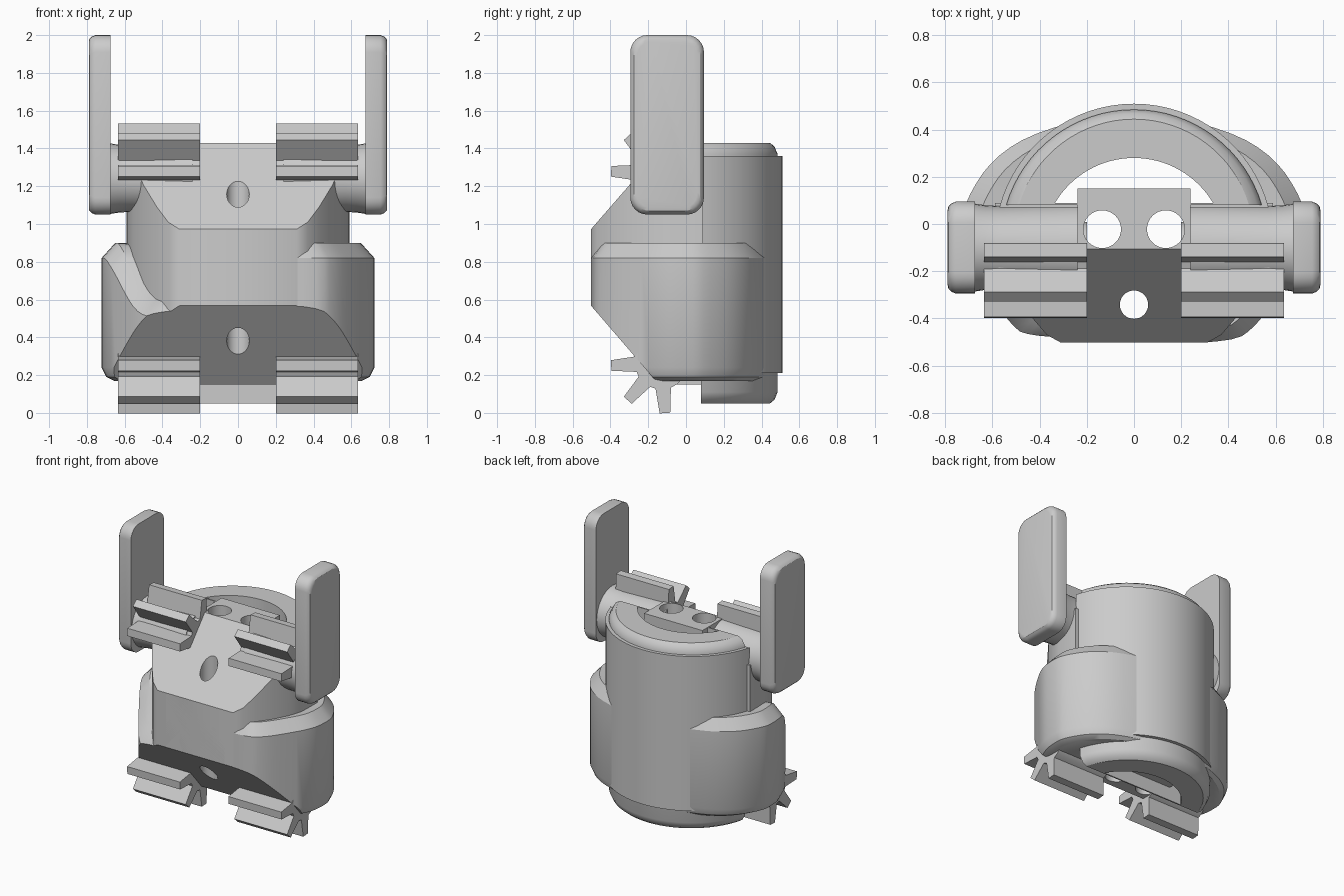
import bpy, bmesh, math
from math import sin, cos, radians

if "Cube" in bpy.data.objects:
    bpy.data.objects.remove(bpy.data.objects["Cube"])

grey = bpy.data.materials.new("light_grey")
grey.use_nodes = True
COLOUR = (0.6, 0.6, 0.6, 1)
grey.diffuse_color = COLOUR
grey.node_tree.nodes["Principled BSDF"].inputs["Base Color"].default_value = COLOUR


def loft(name, outline, layers, axis="z", centre=(0, 0), drop=None):
    """Stack scaled copies of a 2D outline; each layer is (position, scale_u, scale_v)."""
    bm = bmesh.new()
    rings = []
    for w, su, sv in layers:
        ring = []
        for u, v in outline:
            a = centre[0] + (u - centre[0]) * su
            b = centre[1] + (v - centre[1]) * sv
            h = w - drop(u, v) if drop and w > 0.5 else w
            ring.append(bm.verts.new((a, b, h) if axis == "z" else (h, a, b)))
        rings.append(ring)
    n = len(outline)
    for low, high in zip(rings, rings[1:]):
        for i in range(n):
            j = (i + 1) % n
            bm.faces.new((low[i], low[j], high[j], high[i]))
    bm.faces.new(rings[0])
    cap = bm.faces.new(rings[-1])
    if drop:
        bmesh.ops.poke(bm, faces=[cap])
    bmesh.ops.recalc_face_normals(bm, faces=bm.faces)
    mesh = bpy.data.meshes.new(name)
    bm.to_mesh(mesh)
    bm.free()
    mesh.materials.append(grey)
    obj = bpy.data.objects.new(name, mesh)
    bpy.context.collection.objects.link(obj)
    return obj


def select(obj):
    bpy.ops.object.select_all(action="DESELECT")
    obj.select_set(True)
    bpy.context.view_layer.objects.active = obj


def boolean(obj, cutter, operation="DIFFERENCE"):
    select(obj)
    mod = obj.modifiers.new("cut", "BOOLEAN")
    mod.operation, mod.object, mod.solver = operation, cutter, "EXACT"
    bpy.ops.object.modifier_apply(modifier=mod.name)


def arc(cx, cy, r, start, end, steps):
    return [(cx + r * cos(radians(start + (end - start) * i / steps)),
             cy + r * sin(radians(start + (end - start) * i / steps)))
            for i in range(steps + 1)]


def circle(cx, cy, r, steps=32):
    return arc(cx, cy, r, 0, 360, steps)[:-1]


def segment(cy, r, y_min, steps=32):
    """Part of a circle lying behind the line y = y_min."""
    a = math.degrees(math.asin((y_min - cy) / r))
    return arc(0, cy, r, a, 180 - a, steps)


def mirrored(half):
    return half + [(-x, y) for x, y in reversed(half) if x > 0]


def rounded(points, times=2):
    """Corner cutting of a closed outline."""
    for _ in range(times):
        nxt = []
        for (ax, ay), (bx, by) in zip(points, points[1:] + points[:1]):
            nxt += [(ax * .75 + bx * .25, ay * .75 + by * .25),
                    (ax * .25 + bx * .75, ay * .25 + by * .75)]
        points = nxt
    return points


def straight(a, b):
    return [(a, 1, 1), (b, 1, 1)]


# Cutters: sloped nose envelope, rear bore, vertical holes
envelope = loft("envelope", [(-.505, .57), (-.505, .97), (-.105, 1.43), (.7, 1.43),
                             (.7, .1), (-.1, .1)], straight(-1, 1), "x")
bore = loft("bore", segment(-.11, .39, .09), straight(-.2, 1.7))
holes = [loft("hole", circle(x, y, r), straight(-.2, 1.7))
         for x, y, r in ((-.135, -.022, .08), (.135, -.022, .08), (0, -.342, .06))]

# Upper front body
front_plan = mirrored([(.31, -.503), (.37, -.47), (.43, -.4), (.5, -.3), (.555, -.19),
                       (.585, -.09), (.59, .09)])
front_body = loft("front_body", front_plan, straight(.18, 1.24))

# Wide lower hull, its rim sweeping down on the right front
hull_plan = rounded(mirrored([(0, -.503), (.42, -.503), (.52, -.43), (.61, -.3), (.71, -.13),
                              (.725, 0), (.715, .1), (.6, .28), (.4, .4), (0, .49)]))


def sweep(x, y):
    t = min(max((-.1 - y) / .38, 0), 1) if x < 0 else 0
    if x > -.34:
        t *= max(0, min(1, -x / .34))
    return .31 * t * t * (3 - 2 * t)


hull = loft("hull", hull_plan, [(.17, .91, .91), (.19, .965, .965), (.24, 1, 1),
                                (.82, 1, 1), (.9, .9, .9)], drop=sweep)

# Centre block
block = loft("centre_block", [(-.24, -.503), (.24, -.503), (.24, .15), (-.24, .15)],
             straight(.15, 1.43))

# Rear jacket and the taller round-rimmed sleeve inside it
jacket = loft("rear_jacket", segment(-.08, .59, .07), straight(.21, 1.36), centre=(0, .08))
rim = [(.05, .9), (.07, .96), (.11, 1)]
sleeve = loft("rear_sleeve", segment(-.08, .565, .08),
              [(z, s, s) for z, s in rim] + [(1.48 - z, s, s) for z, s in reversed(rim)],
              centre=(0, .08))

body_parts = [front_body, hull, block, jacket, sleeve]
for part in (front_body, hull, block):
    boolean(part, envelope, "INTERSECT")
    for hole in holes:
        boolean(part, hole)
for part in (front_body, hull, jacket, sleeve):
    boolean(part, bore)
for cutter in [envelope, bore] + holes:
    bpy.data.objects.remove(cutter)
parts = body_parts[:]

# Toothed rollers: three exposed teeth on a round hub
tooth_shape = ((-17, .14), (-6, .268), (6, .268), (17, .14))
gear = [(-.13 + r * cos(radians(a + d)), .265 + r * sin(radians(a + d)))
        for a in (183, 228, 274) for d, r in tooth_shape]
gear += arc(-.13, .265, .14, 305, 505, 12)
for side, s in (("left", 1), ("right", -1)):
    for level, outline in (("lower", gear), ("upper", [(y, 1.53 - z) for y, z in gear])):
        parts.append(loft(f"{level}_{side}_roller", outline, straight(s * .2, s * .635), "x"))

    # Shoulder, flared towards the arm
    parts.append(loft(f"{side}_shoulder", circle(-.1, 1.24, .185),
                      [(s * .24, 1, 1), (s * .57, .95, .95), (s * .63, .97, .97), (s * .69, 1.02, 1.02)],
                      "x", (-.1, 1.24)))

    # Upright arm plate with a softened outer edge
    plate = []
    for cy, cz, start in ((.005, 1.91, 0), (-.205, 1.91, 90), (-.205, 1.14, 180), (.005, 1.14, 270)):
        plate += arc(cy, cz, .09, start, start + 90, 6)
    edge = [(.675, 0), (.755, 0), (.775, .008), (.787, .02), (.79, .035)]
    parts.append(loft(f"{side}_arm", plate,
                      [(s * x, 1 - i / .195, 1 - i / .475) for x, i in edge],
                      "x", (-.1, 1.525)))

for part in parts:
    select(part)
    bpy.ops.object.shade_smooth_by_angle(angle=radians(30))
